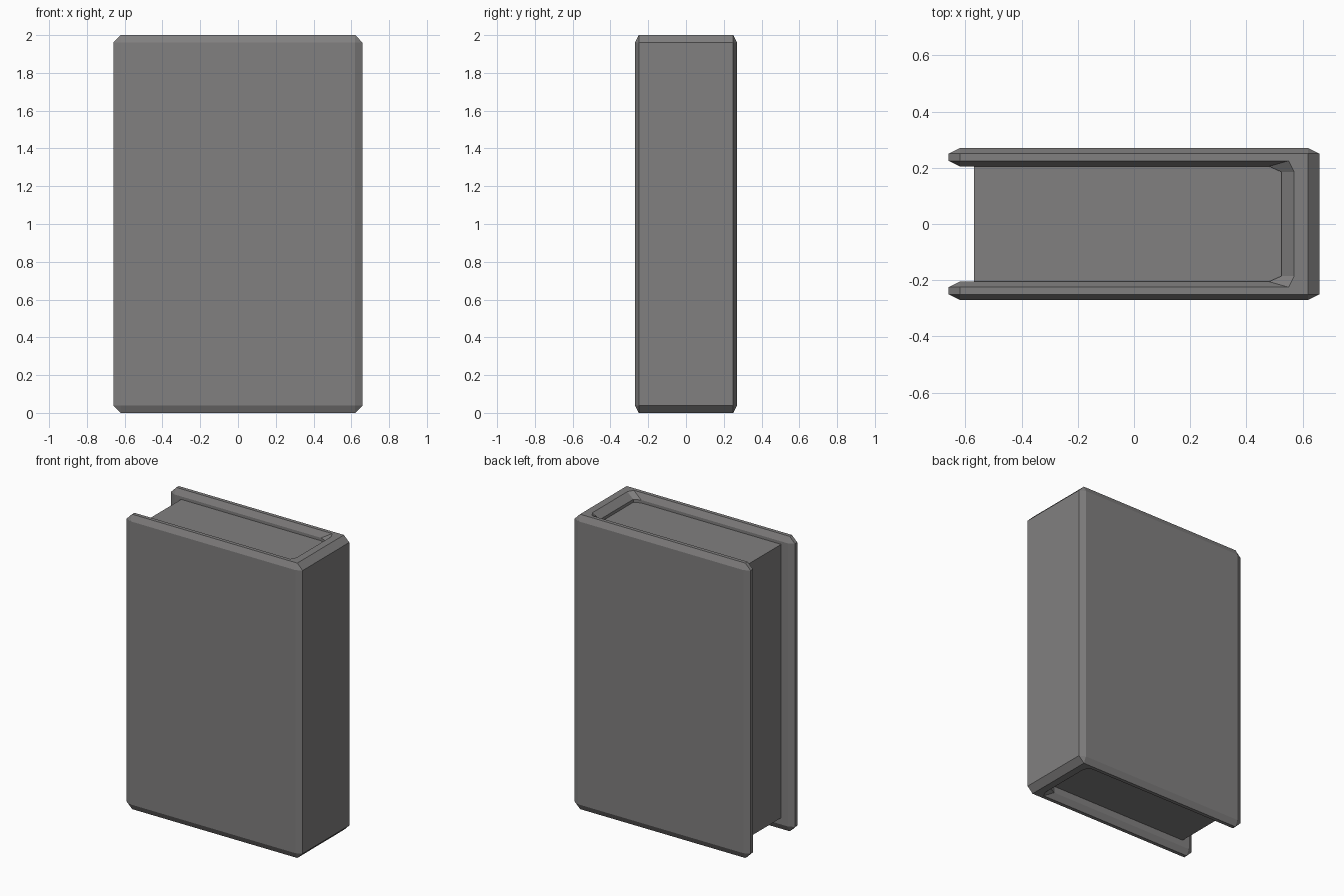
import bpy
import bmesh

cube = bpy.data.objects.get("Cube")
if cube:
    bpy.data.objects.remove(cube, do_unlink=True)

grey = bpy.data.materials.new("mid_grey")
grey.use_nodes = True
COLOUR = (0.22, 0.215, 0.215, 1)
grey.diffuse_color = COLOUR
grey.node_tree.nodes["Principled BSDF"].inputs["Base Color"].default_value = COLOUR


def mirrored(half):
    """Close a half outline by mirroring it across y = 0."""
    return half + [(x, -y) for x, y in reversed(half)]


def loft(name, levels):
    """Skin matching outlines stacked at the given heights and cap both ends."""
    bm = bmesh.new()
    rings = [[bm.verts.new((x, y, z)) for x, y in outline] for z, outline in levels]
    count = len(rings[0])
    for low, high in zip(rings, rings[1:]):
        for i in range(count):
            j = (i + 1) % count
            bm.faces.new((low[i], low[j], high[j], high[i]))
    bm.faces.new(list(reversed(rings[0])))
    bm.faces.new(rings[-1])
    bmesh.ops.remove_doubles(bm, verts=bm.verts, dist=0.0005)
    bmesh.ops.recalc_face_normals(bm, faces=bm.faces)
    mesh = bpy.data.meshes.new(name)
    bm.to_mesh(mesh)
    bm.free()
    mesh.materials.append(grey)
    obj = bpy.data.objects.new(name, mesh)
    bpy.context.collection.objects.link(obj)
    return obj


# Book cover: two boards and a spine, with chamfered rims
body = mirrored([(0.66, 0.25), (0.62, 0.27), (-0.62, 0.27), (-0.66, 0.25),
                 (-0.66, 0.225), (-0.62, 0.205), (0.48, 0.205), (0.525, 0.185)])
rim = mirrored([(0.62, 0.25), (0.62, 0.25), (-0.62, 0.25), (-0.62, 0.25),
                (-0.62, 0.225), (-0.62, 0.225), (0.55, 0.225), (0.57, 0.185)])
loft("cover", [(0, rim), (0.04, body), (1.96, body), (2, rim)])

# Page block, seated between the boards
pages = mirrored([(0.54, 0.18), (0.48, 0.206), (-0.57, 0.206)])
loft("pages", [(0.085, pages), (1.94, pages)])
